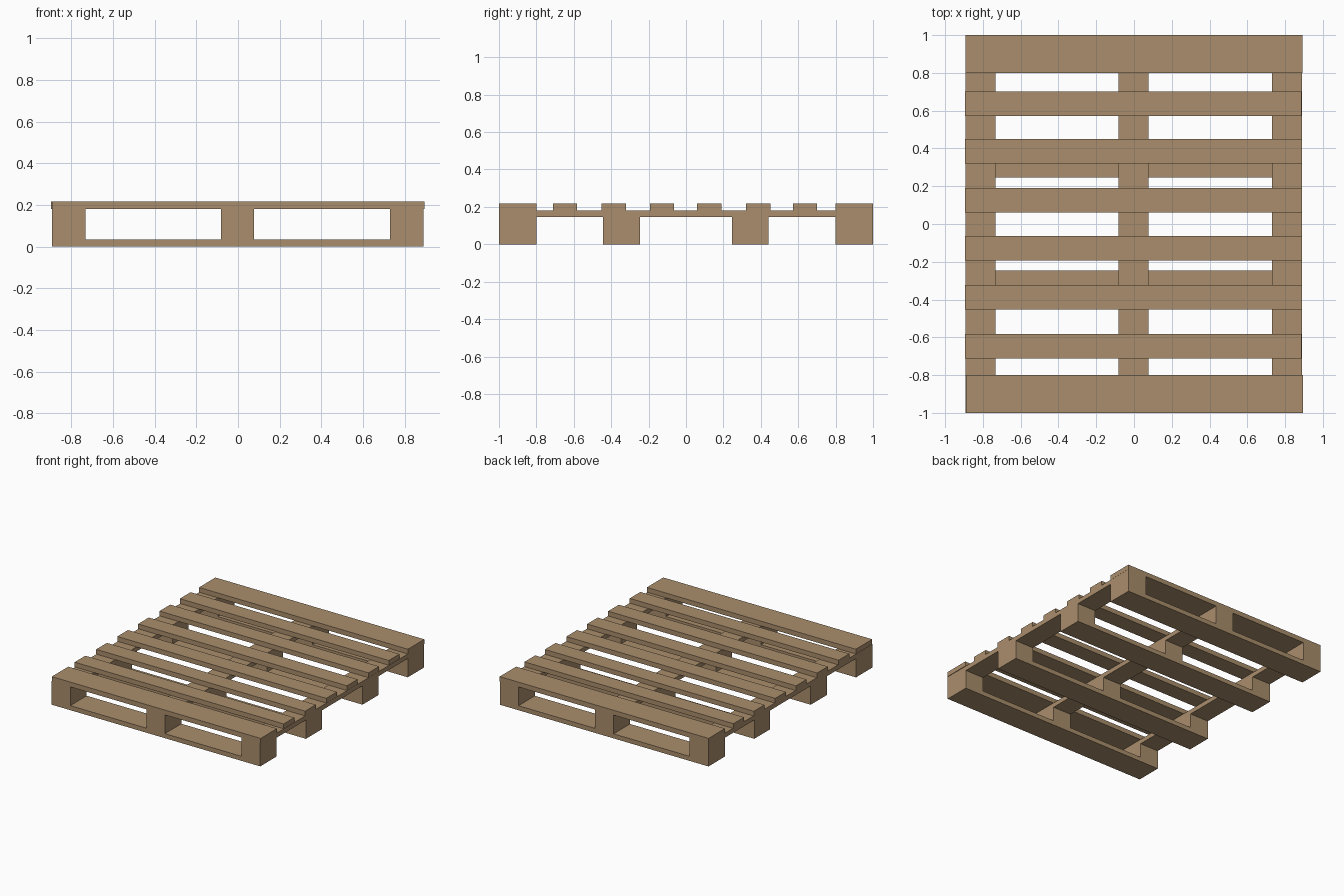
import bpy
from mathutils import Matrix

if "Cube" in bpy.data.objects:
    bpy.data.objects.remove(bpy.data.objects["Cube"])

wood = bpy.data.materials.new("wood")
wood.diffuse_color = (0.40, 0.27, 0.15, 1)
wood.use_nodes = True
wood.node_tree.nodes["Principled BSDF"].inputs["Base Color"].default_value = wood.diffuse_color


def box(name, x, y, z):
    """Box from (min, max) ranges along each axis."""
    bpy.ops.mesh.primitive_cube_add(size=1)
    ob = bpy.context.object
    ob.name = name
    size = [b - a for a, b in (x, y, z)]
    ob.data.transform(Matrix.Diagonal((*size, 1)))
    ob.location = [(a + b) / 2 for a, b in (x, y, z)]
    ob.data.materials.append(wood)
    return ob


Z_BOTTOM, Z_BLOCK, Z_STRINGER, Z_DECK = (0, 0.035), (0.035, 0.145), (0.145, 0.18), (0.18, 0.217)
columns = [(-0.892, -0.732), (-0.082, 0.076), (0.73, 0.89)]
rows = [(-1.0, -0.80), (-0.443, -0.247), (0.247, 0.441), (0.80, 1.0)]

# bottom boards with three blocks standing on each
for i, y in enumerate(rows):
    box(f"bottom_board_{i + 1}", (-0.892, 0.89), y, Z_BOTTOM)
    for j, x in enumerate(columns):
        box(f"block_{i + 1}_{j + 1}", x, y, Z_BLOCK)

# lengthwise stringers over the blocks
for j, x in enumerate(columns):
    box(f"stringer_{j + 1}", x, (-1.0, 1.0), Z_STRINGER)

# deck boards: wide at both ends, narrow between, laid slightly unevenly
deck = [(-0.90, 0.20, 0.002), (-0.647, 0.13, -0.004), (-0.387, 0.13, -0.002),
        (-0.128, 0.13, -0.003), (0.125, 0.13, -0.003), (0.386, 0.13, -0.003),
        (0.636, 0.13, -0.004), (0.90, 0.20, -0.001)]
for i, (y, width, shift) in enumerate(deck):
    box(f"deck_board_{i + 1}", (-0.892 + shift, 0.892 + shift),
        (y - width / 2, y + width / 2), Z_DECK)
